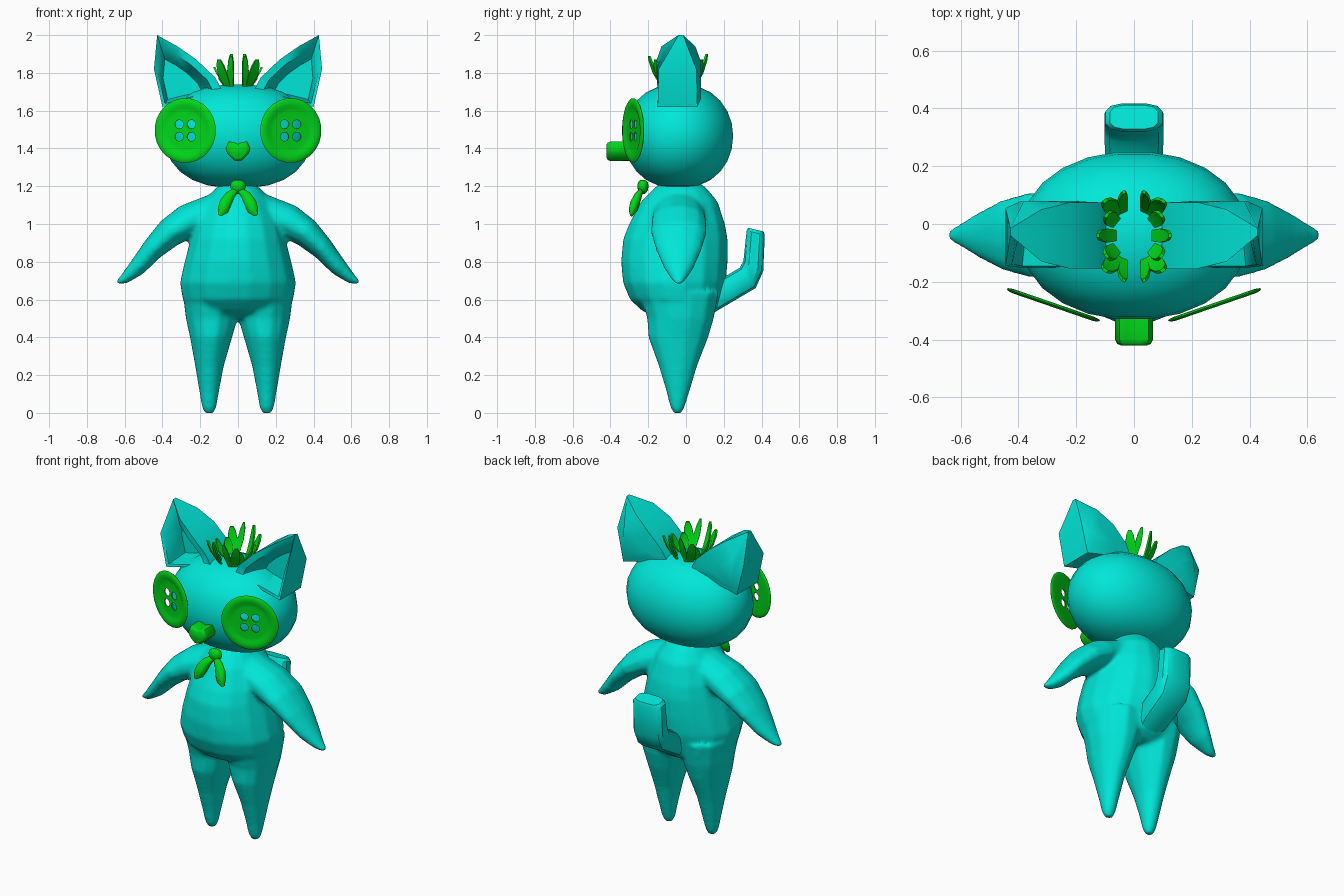
import bpy, bmesh, math
from mathutils import Vector, Matrix

if "Cube" in bpy.data.objects:
    bpy.data.objects.remove(bpy.data.objects["Cube"])


def material(name, rgb):
    m = bpy.data.materials.new(name)
    m.diffuse_color = (*rgb, 1)
    m.use_nodes = True
    m.node_tree.nodes["Principled BSDF"].inputs["Base Color"].default_value = m.diffuse_color
    return m


TEAL = material("turquoise", (0.0, 0.80, 0.69))
GREEN = material("leaf green", (0.0, 0.68, 0.010))


def ring(c, u, v, n=16, e=1.0):
    """Closed superellipse section around c, spanned by half axes u and v."""
    c, u, v = Vector(c), Vector(u), Vector(v)
    f = lambda t: math.copysign(abs(t) ** e, t)
    return [c + u * f(math.cos(a)) + v * f(math.sin(a))
            for a in (2 * math.pi * (i + 0.5) / n for i in range(n))]


def select(obs):
    bpy.ops.object.select_all(action="DESELECT")
    for ob in obs:
        ob.select_set(True)
    bpy.context.view_layer.objects.active = obs[0]


def loft(name, rings, mat, mirror=False, angle=40):
    """Skin a list of equal-length rings, cap both ends, optionally mirror in x."""
    bm = bmesh.new()
    rows = [[bm.verts.new(p) for p in r] for r in rings]
    n = len(rows[0])
    for a, b in zip(rows, rows[1:]):
        for i in range(n):
            j = (i + 1) % n
            bm.faces.new((a[i], a[j], b[j], b[i]))
    bm.faces.new(rows[0][::-1])
    bm.faces.new(rows[-1])
    bmesh.ops.recalc_face_normals(bm, faces=bm.faces)
    me = bpy.data.meshes.new(name)
    bm.to_mesh(me)
    bm.free()
    me.materials.append(mat)
    ob = bpy.data.objects.new(name, me)
    bpy.context.collection.objects.link(ob)
    if mirror:
        ob.modifiers.new("mirror", "MIRROR").use_mirror_merge = False
    select([ob])
    if angle:
        bpy.ops.object.shade_smooth_by_angle(angle=math.radians(angle))
    return ob


def flat_ring(z, x0, x1, y0, y1, n=16, e=1.0):
    """Horizontal section given by its x and y limits."""
    return ring(((x0 + x1) / 2, (y0 + y1) / 2, z),
                ((x1 - x0) / 2, 0, 0), (0, (y1 - y0) / 2, 0), n, e)


# head: wide, slightly boxy ball
head = []
for i in range(13):
    a = math.radians(-86 + 172 * i / 12)
    c = math.cos(a)
    head.append(ring((0, -0.04, 1.465 + 0.275 * math.sin(a)),
                     (0.395 * c ** .78, 0, 0), (0, 0.292 * c ** .85, 0), 24, 0.95))
loft("head", head, TEAL, angle=60)

# torso with round belly: height, half width, front, back
torso = [(1.22, .07, -.13, .07), (1.19, .12, -.17, .11), (1.12, .18, -.24, .17),
         (1.0, .235, -.305, .21), (.92, .255, -.337, .225), (.8, .287, -.348, .225),
         (.69, .312, -.338, .215), (.60, .297, -.30, .19), (.54, .24, -.235, .17),
         (.50, .13, -.14, .11)]
body = loft("body", [flat_ring(z, -w, w, a, b) for z, w, a, b in torso], TEAL)

# tapered legs: height, inner, outer, front, back
legs = [(.64, 0, .297, -.25, .18), (.5, -.002, .28, -.21, .152), (.4, .028, .257, -.203, .122),
        (.25, .073, .229, -.147, .062), (.12, .098, .207, -.107, .022),
        (.03, .113, .192, -.084, -.006), (-.004, .13, .175, -.064, -.024)]
legs = loft("legs", [flat_ring(*r, n=12) for r in legs], TEAL, True)

# drooping arms: x, z, half thickness, half depth
arms = [(.08, 1.095, .09, .125), (.25, 1.02, .098, .147), (.36, .955, .08, .15),
        (.45, .87, .062, .125), (.53, .775, .049, .083), (.60, .71, .029, .04),
        (.642, .687, .012, .017)]
arms = loft("arms", [ring((x, -.038, z), (0, d, 0), (.62 * t, 0, .78 * t), 12)
                     for x, z, t, d in arms], TEAL, True)

# fuse torso, legs and arms into one soft skin
for part in (legs, arms):
    select([part])
    bpy.ops.object.convert(target="MESH")
select([body, legs, arms])
bpy.ops.object.join()
skin = body.modifiers.new("fuse", "REMESH")
skin.mode, skin.voxel_size, skin.use_smooth_shade = "VOXEL", 0.013, True
soft = body.modifiers.new("soften", "SMOOTH")
soft.factor, soft.iterations = 0.5, 8

# bent tail: underside y, z, upper side y, z, half width
tail = [(.10, .50, .10, .70, .07), (.2, .56, .2, .72, .10), (.37, .66, .285, .77, .105),
        (.41, .75, .303, .805, .105), (.418, .94, .32, .965, .10), (.412, .96, .328, .98, .085)]
loft("tail", [ring((0, (a + c) / 2, (b + d) / 2), (w, 0, 0),
                   (0, (c - a) / 2, (d - b) / 2), 12, .6)
              for a, b, c, d, w in tail], TEAL, angle=35)

# pointed ears with a hollow front
outline = [(.08, 1.70), (.12, 1.775), (.22, 1.87), (.32, 1.94), (.428, 2.0), (.445, 1.82), (.40, 1.62)]
front = [-.15, -.155, -.155, -.13, -.04, -.145, -.15]
back = [.07, .075, .075, .05, -.015, .055, .06]


def ear_ring(ys, scale, shift=0.0):
    return [Vector((.335 + (x - .335) * scale, y + shift, 1.71 + (z - 1.71) * scale))
            for (x, z), y in zip(outline, ys)]


loft("ears", [ear_ring([.0] * 7, .56), ear_ring(front, .8, .005), ear_ring(front, 1),
              ear_ring(back, 1), ear_ring([.08] * 7, .5)], TEAL, True, 40)

# button eyes: lathed disc with raised rim and four holes
turn = (Matrix.Translation((.279, -.279, 1.495)) @ Matrix.Rotation(math.radians(19), 4, "Z")
        @ Matrix.Rotation(math.radians(90), 4, "X"))


def disc(r, h, x=0, y=0, n=24):
    return [turn @ p for p in ring((x, y, h), (r, 0, 0), (0, r, 0), n)]


eyes = loft("button_eyes", [disc(r, h) for r, h in (
    (.10, -.005), (.15, -.006), (.168, -.003), (.172, .001), (.165, .006), (.15, .009),
    (.132, .008), (.118, .002), (.10, .001))], GREEN, angle=0)
for sx in (-1, 1):
    for sy in (-1, 1):
        cutter = loft("hole_cutter", [disc(.024, h, .034 * sx, .033 * sy, 10)
                                      for h in (-.05, .05)], GREEN, angle=0)
        cutter.hide_render = True
        cut = eyes.modifiers.new("hole", "BOOLEAN")
        cut.operation, cut.solver, cut.object = "DIFFERENCE", "EXACT", cutter
        select([eyes])
        bpy.ops.object.modifier_apply(modifier=cut.name)
        bpy.data.objects.remove(cutter)
select([eyes])
bpy.ops.object.shade_smooth_by_angle(angle=math.radians(40))
eyes.modifiers.new("mirror", "MIRROR").use_mirror_merge = False

# heart-shaped nose with a rounded tip
half = [(.025, 1.435), (.05, 1.436), (.066, 1.40), (.055, 1.37), (.02, 1.336)]
heart = [(0, 1.424)] + half + [(0, 1.333)] + [(-x, z) for x, z in half[::-1]]
loft("nose", [[Vector((x * s, y, 1.388 + (z - 1.388) * s)) for x, z in heart]
              for y, s in ((-.28, .95), (-.34, 1), (-.40, 1), (-.415, .88), (-.42, .7))],
     GREEN, angle=60)

# neck bow: knot and two hanging ends
loft("bow_knot", [flat_ring(z, -w, w, -.228 - d, -.228 + d, 10) for z, w, d in (
    (1.16, .018, .012), (1.178, .038, .026), (1.20, .044, .03),
    (1.222, .038, .026), (1.234, .018, .012))], GREEN, angle=60)
ends = [(.005, -.235, 1.185, .016), (.04, -.252, 1.155, .028), (.066, -.27, 1.11, .036),
        (.08, -.28, 1.075, .032), (.098, -.288, 1.045, .010)]
loft("bow_ends", [ring((x, y, z), (w * .85, 0, w * .5), (0, w * .75, 0), 8)
                  for x, y, z, w in ends], GREEN, True, 60)

# tuft of broad leaf blades around the crown: base x, y, tip x, y, z, half width
blades = [(.035, .04, .035, .11, 1.90, .020), (.05, .03, .10, .08, 1.87, .032),
          (.055, .0, .095, .03, 1.82, .030), (.05, -.04, .125, -.04, 1.83, .026),
          (.055, -.08, .095, -.11, 1.82, .030), (.05, -.11, .10, -.16, 1.87, .032),
          (.035, -.12, .035, -.195, 1.89, .020)]
for i, (bx, by, tx, ty, tz, width) in enumerate(blades):
    base, tip = Vector((bx, by, 1.72)), Vector((tx, ty, tz))
    out = Vector((bx, by + .04, 0)).normalized()
    side = Vector((-out.y, out.x, 0))
    rings = []
    for t, w, bend in ((0, .6, 0), (.45, 1, .010), (.8, .75, .006), (1, .3, 0)):
        rings.append(ring(base.lerp(tip, t) + out * bend, side * w * width * 1.3, out * .008, 4))
    loft("tuft_blade_%d" % (i + 1), rings, GREEN, True, 30)
